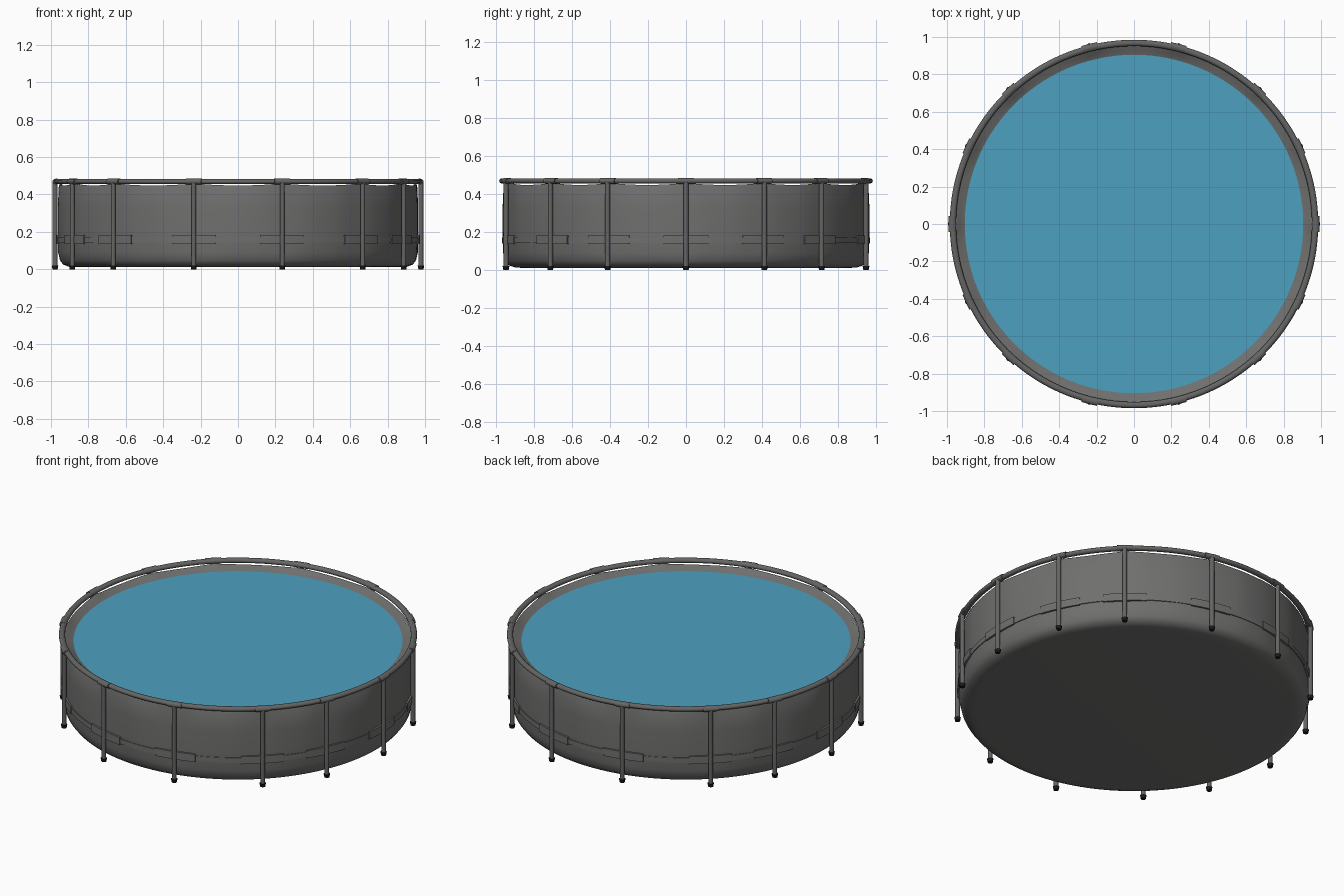
import bpy, bmesh
from math import sin, cos, pi, radians, degrees

if "Cube" in bpy.data.objects:
    bpy.data.objects.remove(bpy.data.objects["Cube"])


def material(name, r, g, b):
    m = bpy.data.materials.new(name)
    m.use_nodes = True
    m.diffuse_color = (r, g, b, 1)
    bsdf = m.node_tree.nodes["Principled BSDF"]
    bsdf.inputs["Base Color"].default_value = (r, g, b, 1)
    bsdf.inputs["Roughness"].default_value = 0.7
    return m


LINER = material("liner grey", 0.16, 0.16, 0.157)
FRAME = material("frame grey", 0.13, 0.13, 0.128)
BLACK = material("foot black", 0.01, 0.01, 0.01)
WATER = material("water blue", 0.075, 0.35, 0.52)

# Leg angles, mirrored into all four quadrants
QUARTER = [25, 47, 76]
LEGS = sorted({0, 180} | {a for q in QUARTER for a in (q, 180 - q, 180 + q, 360 - q)})


def span_phase(angle):
    """0 at a leg, 1 halfway between two legs."""
    a = degrees(angle) % 360
    stops = LEGS + [360]
    for lo, hi in zip(stops, stops[1:]):
        if lo <= a <= hi:
            return sin(pi * (a - lo) / (hi - lo))
    return 0


def finish(bm, name, mat, smooth=40):
    bmesh.ops.recalc_face_normals(bm, faces=bm.faces)
    mesh = bpy.data.meshes.new(name)
    bm.to_mesh(mesh)
    bm.free()
    ob = bpy.data.objects.new(name, mesh)
    bpy.context.scene.collection.objects.link(ob)
    mesh.materials.append(mat)
    bpy.ops.object.select_all(action="DESELECT")
    ob.select_set(True)
    bpy.context.view_layer.objects.active = ob
    bpy.ops.object.shade_smooth_by_angle(angle=radians(smooth))
    return ob


def sweep(name, profile, mat, start=0, end=360, steps=168, closed=True, warp=None):
    """Sweep an (r, z) profile about z, around the full circle or an arc."""
    bm = bmesh.new()
    full = end - start == 360
    rings = []
    for i in range(steps if full else steps + 1):
        a = radians(start + (end - start) * i / steps)
        pts = [warp(r, z, a) if warp else (r, z) for r, z in profile]
        rings.append([bm.verts.new((r * cos(a), r * sin(a), z)) for r, z in pts])
    n = len(profile)
    for i in range(steps):
        p, q = rings[i], rings[(i + 1) % len(rings)]
        for j in range(n if closed else n - 1):
            k = (j + 1) % n
            bm.faces.new((p[j], q[j], q[k], p[k]))
    if not closed:
        bm.faces.new([ring[0] for ring in rings])
    elif not full:
        bm.faces.new(rings[0])
        bm.faces.new(rings[-1])
    return finish(bm, name, mat)


def box_profile(r0, r1, z0, z1):
    return [(r0, z0), (r1, z0), (r1, z1), (r0, z1)]


def oval(r, z, rr, rz, n=12):
    return [(r + rr * cos(2 * pi * i / n), z + rz * sin(2 * pi * i / n)) for i in range(n)]


def cylinder(name, r, z0, z1, dist, angle, mat, top=None):
    bm = bmesh.new()
    bmesh.ops.create_cone(bm, cap_ends=True, segments=14, radius1=r,
                          radius2=top or r, depth=z1 - z0)
    a = radians(angle)
    bmesh.ops.translate(bm, verts=bm.verts,
                        vec=(dist * cos(a), dist * sin(a), (z0 + z1) / 2))
    return finish(bm, name, mat)


# Fabric sags below the rail between the legs and bulges slightly outward
def sag(r, z, a):
    s = span_phase(a)
    if z > 0.44:
        z -= 0.016 * s ** 0.5
    if 0.06 < z:
        r += 0.004 * s + 0.0015 * sin(23 * a) * sin(7 * a + 1)
    return r, z


sweep("pool_liner",
      [(0.87, 0.011), (0.905, 0.014), (0.935, 0.025), (0.952, 0.048), (0.96, 0.09),
       (0.962, 0.2), (0.962, 0.33), (0.957, 0.44), (0.953, 0.464),
       (0.946, 0.462), (0.93, 0.438), (0.89, 0.426)],
      LINER, closed=False, warp=sag)

# Water surface
bm = bmesh.new()
bmesh.ops.create_circle(bm, cap_ends=True, segments=112, radius=0.905)
bmesh.ops.translate(bm, verts=bm.verts, vec=(0, 0, 0.432))
finish(bm, "water_surface", WATER)

# Top rail and the strap around the wall
sweep("top_rail", oval(0.968, 0.469, 0.017, 0.014), FRAME)
sweep("wall_strap", box_profile(0.955, 0.969, 0.142, 0.172), LINER)

# Legs with feet, rail joints and strap loops
for i, angle in enumerate(LEGS):
    cylinder(f"leg_{i}", 0.013, 0.015, 0.465, 0.978, angle, FRAME)
    cylinder(f"foot_{i}", 0.014, 0, 0.02, 0.978, angle, BLACK, top=0.018)
    sweep(f"rail_joint_{i}", oval(0.972, 0.469, 0.02, 0.016), FRAME,
          angle - 2.5, angle + 2.5, 4)
    sweep(f"strap_loop_{i}", box_profile(0.96, 0.974, 0.136, 0.182), LINER,
          angle - 7, angle + 7, 8)
